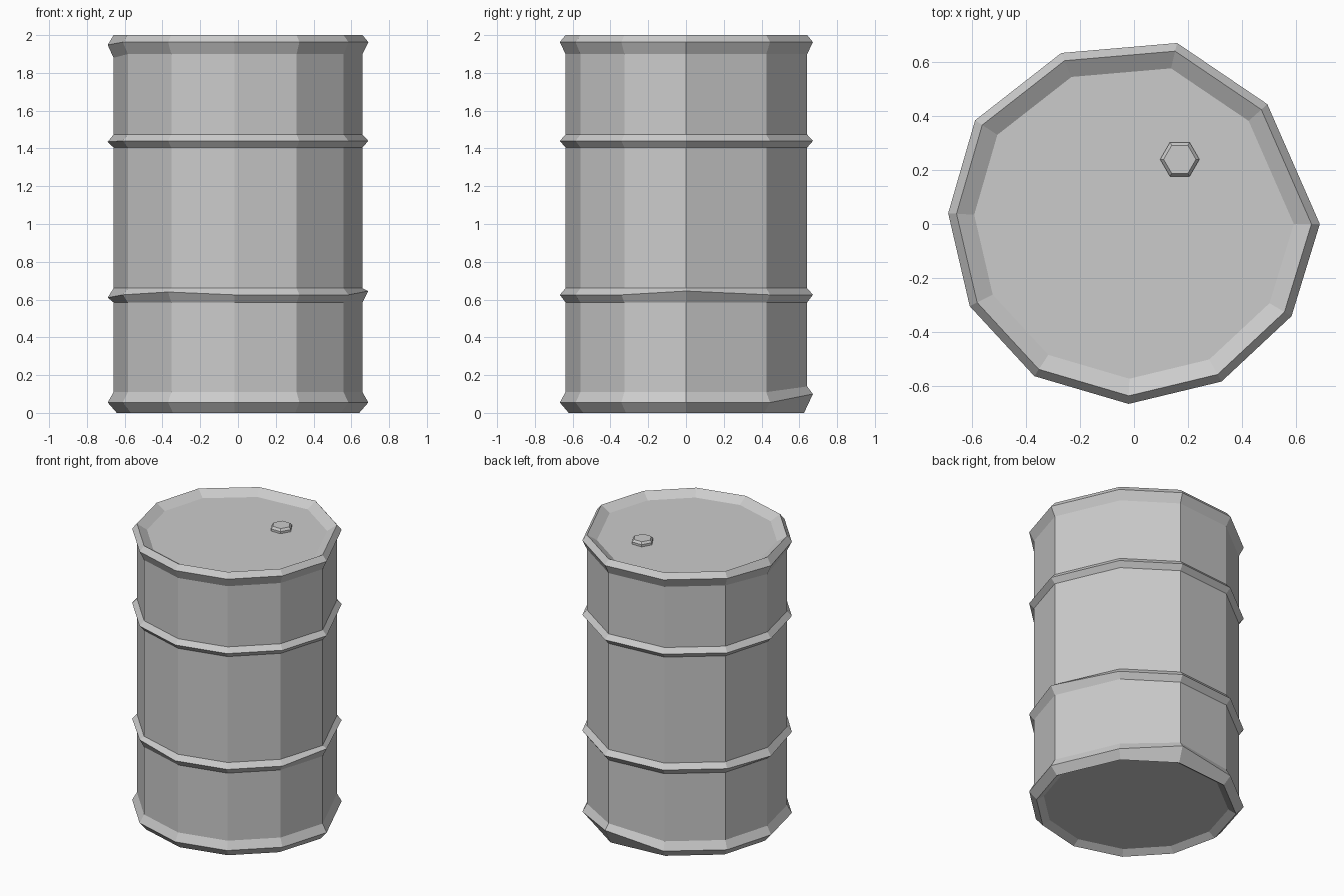
import bpy, bmesh, math

if "Cube" in bpy.data.objects:
    bpy.data.objects.remove(bpy.data.objects["Cube"])

# Uneven eleven-sided outline, seen from above
OUTLINE = [(0.69, 0.0), (0.495, 0.445), (0.16, 0.672), (-0.27, 0.635),
           (-0.59, 0.385), (-0.69, 0.04), (-0.61, -0.305), (-0.37, -0.565),
           (-0.02, -0.668), (0.325, -0.585), (0.585, -0.342)]

# Profile: (outline scale, height), bottom recess up to the lid
PROFILE = [(0.86, 0.03), (0.93, 0.0), (1.0, 0.055), (0.955, 0.11),
           (0.955, 0.585), (1.0, 0.625), (0.955, 0.66),
           (0.955, 1.405), (1.0, 1.44), (0.955, 1.473),
           (0.955, 1.90), (1.0, 1.963), (0.955, 2.0), (0.86, 1.96)]

# Small dents: (ring, corner) -> height shift
DENTS = {(2, 2): 0.045, (3, 2): 0.03, (5, 0): 0.02, (5, 5): -0.015,
         (5, 7): 0.015, (11, 5): -0.015, (10, 5): -0.02, (8, 5): -0.005}


def loft(name, rings):
    """Skin a stack of closed rings and cap both ends."""
    bm = bmesh.new()
    loops = [[bm.verts.new(p) for p in ring] for ring in rings]
    n = len(loops[0])
    for low, high in zip(loops, loops[1:]):
        for i in range(n):
            j = (i + 1) % n
            bm.faces.new((low[i], low[j], high[j], high[i]))
    bm.faces.new(loops[0][::-1])
    bm.faces.new(loops[-1])
    bmesh.ops.recalc_face_normals(bm, faces=bm.faces[:])
    mesh = bpy.data.meshes.new(name)
    bm.to_mesh(mesh)
    bm.free()
    obj = bpy.data.objects.new(name, mesh)
    bpy.context.collection.objects.link(obj)
    return obj


# Barrel with rims, hoops and recessed ends
loft("barrel", [[(x * s, y * s, z + DENTS.get((r, c), 0))
                 for c, (x, y) in enumerate(OUTLINE)]
                for r, (s, z) in enumerate(PROFILE)])

# Hexagonal filler cap on the lid, slightly tapered
loft("filler_cap", [[(0.17 + rad * math.cos(k * math.pi / 3),
                      0.24 + rad * math.sin(k * math.pi / 3), z)
                     for k in range(6)]
                    for rad, z in ((0.073, 1.955), (0.073, 1.975), (0.06, 1.99))])
